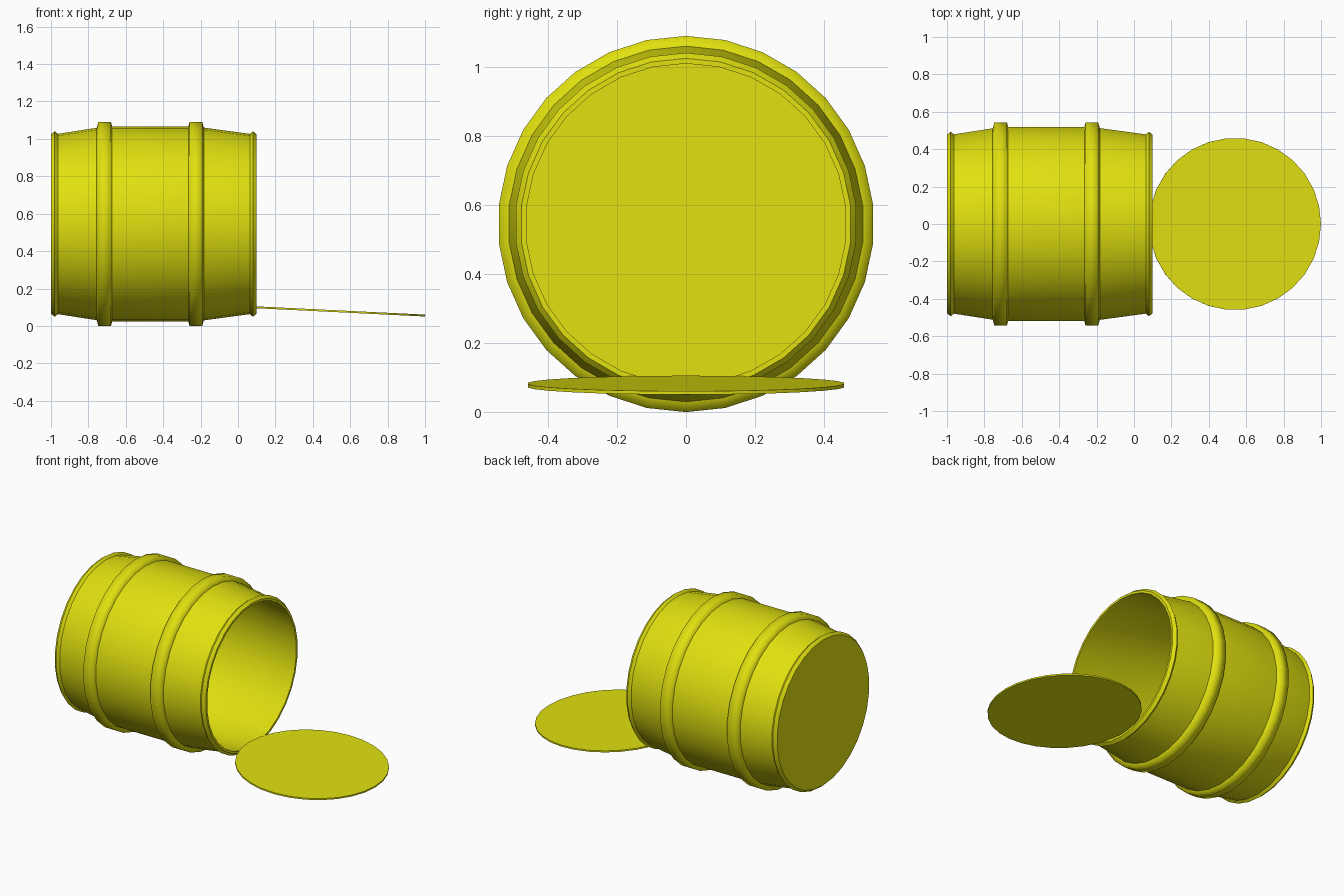
import bpy, bmesh, math

if "Cube" in bpy.data.objects:
    bpy.data.objects.remove(bpy.data.objects["Cube"])

SIDES = 30
AXIS_Z = 0.545

mat = bpy.data.materials.new("yellow")
mat.diffuse_color = (0.75, 0.75, 0.005, 1)
mat.use_nodes = True
mat.node_tree.nodes["Principled BSDF"].inputs["Base Color"].default_value = mat.diffuse_color


def lathe(name, profile, angle, closed_shape=False):
    """Revolve (x, radius) points round the x axis; radius 0 makes a pole."""
    bm = bmesh.new()
    rings = []
    for x, r in profile:
        if r == 0:
            rings.append([bm.verts.new((x, 0, 0))] * SIDES)
        else:
            rings.append([bm.verts.new((x, r * math.sin(2 * math.pi * i / SIDES),
                                        r * math.cos(2 * math.pi * i / SIDES)))
                          for i in range(SIDES)])
    pairs = list(zip(rings, rings[1:]))
    if closed_shape:
        pairs.append((rings[-1], rings[0]))
    for a, b in pairs:
        for i in range(SIDES):
            j = (i + 1) % SIDES
            bm.faces.new(list(dict.fromkeys((a[i], a[j], b[j], b[i]))))
    bmesh.ops.recalc_face_normals(bm, faces=bm.faces)
    mesh = bpy.data.meshes.new(name)
    bm.to_mesh(mesh)
    bm.free()
    mesh.materials.append(mat)
    obj = bpy.data.objects.new(name, mesh)
    bpy.context.collection.objects.link(obj)
    bpy.ops.object.select_all(action='DESELECT')
    obj.select_set(True)
    bpy.context.view_layer.objects.active = obj
    bpy.ops.object.shade_smooth_by_angle(angle=math.radians(angle))
    return obj


# Barrel shell: closed back, rims at both ends, hollow and open at the right
shell = lathe("barrel_shell", [
    (-1, 0), (-1, 0.48), (-0.98, 0.496), (-0.963, 0.482),
    (-0.713, 0.521), (-0.225, 0.521),
    (0.063, 0.482), (0.08, 0.496), (0.1, 0.48), (0.1, 0.465),
    (-0.225, 0.505), (-0.713, 0.505), (-0.98, 0.467), (-0.98, 0)], 40)
shell.location.z = AXIS_Z

# Two raised hoops
for side, x in (("back", -0.713), ("front", -0.225)):
    hoop = lathe(side + "_hoop", [
        (-0.043, 0.512), (-0.034, 0.545), (0.034, 0.545), (0.043, 0.512)], 80, True)
    hoop.location = (x, 0, AXIS_Z)

# Lid lying tilted in front of the opening
lid = lathe("lid", [(-0.005, 0), (-0.005, 0.46), (0.005, 0.46), (0.005, 0)], 30)
lid.rotation_euler.y = math.radians(92.8)
lid.location = (0.54, 0, 0.078)
